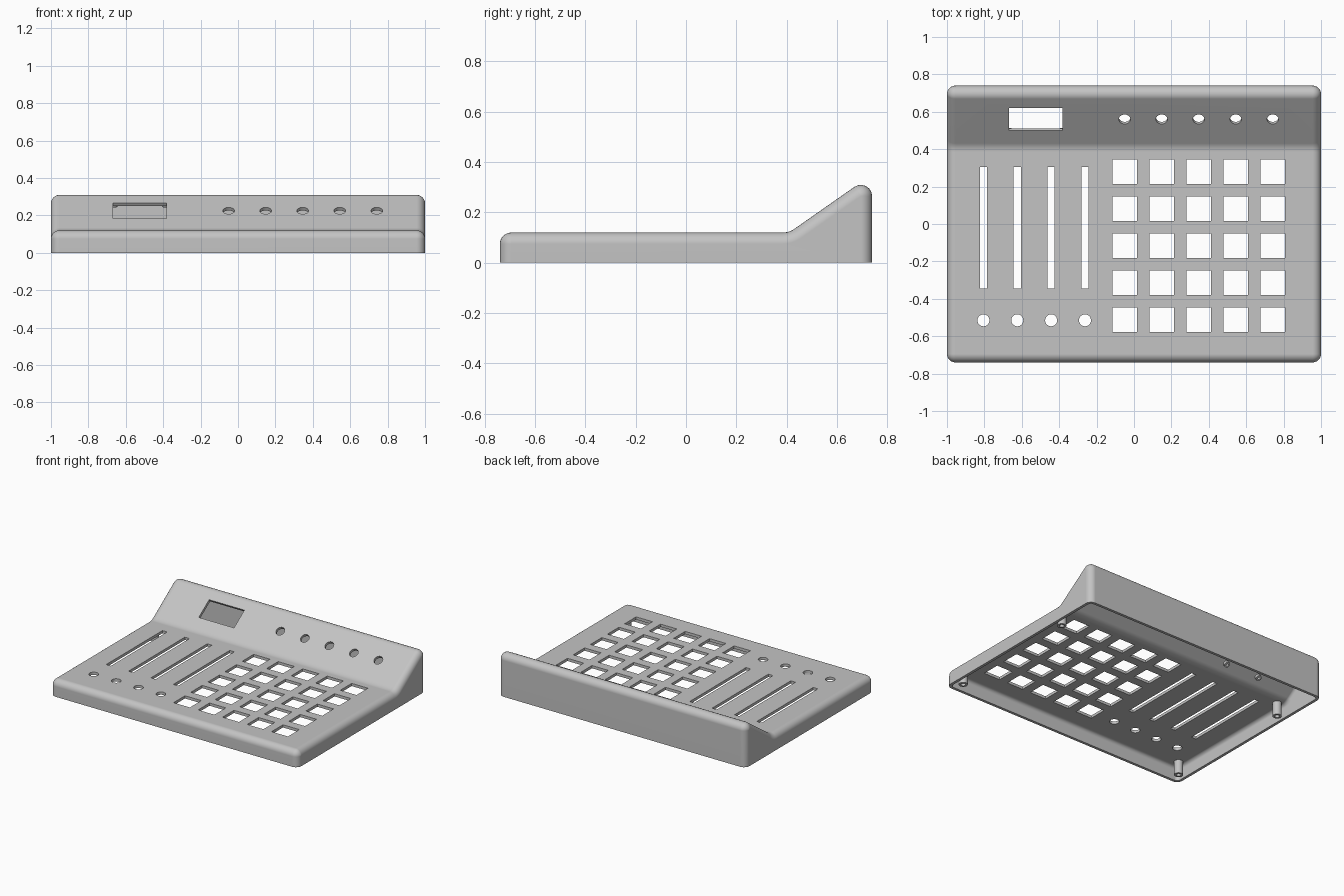
import bpy, bmesh, math
from mathutils import Matrix, Vector

cube = bpy.data.objects.get("Cube")
if cube:
    bpy.data.objects.remove(cube, do_unlink=True)

WALL, ROUND, TILT = 0.02, 0.045, math.radians(35)
FRONT, BACK, DECK, FOLD = -0.74, 0.74, 0.12, 0.41

grey = bpy.data.materials.new("plain grey")
grey.use_nodes = True
colour = (0.55, 0.55, 0.55, 1)
grey.diffuse_color = colour
grey.node_tree.nodes["Principled BSDF"].inputs["Base Color"].default_value = colour


def make_object(name, bm):
    bmesh.ops.recalc_face_normals(bm, faces=bm.faces)
    mesh = bpy.data.meshes.new(name)
    bm.to_mesh(mesh)
    bm.free()
    mesh.materials.append(grey)
    obj = bpy.data.objects.new(name, mesh)
    bpy.context.collection.objects.link(obj)
    return obj


def activate(obj):
    bpy.ops.object.select_all(action='DESELECT')
    obj.select_set(True)
    bpy.context.view_layer.objects.active = obj


def fillet(before, corner, after, radius, steps=6):
    """Points of an arc that rounds one corner of a profile."""
    a, b = (before - corner).normalized(), (after - corner).normalized()
    half = a.angle(b) / 2
    centre = corner + (a + b).normalized() * radius / math.sin(half)
    start = corner + a * radius / math.tan(half) - centre
    end = corner + b * radius / math.tan(half) - centre
    sweep = start.angle_signed(end) if radius > 1e-6 else 0
    points = []
    for i in range(steps + 1):
        t = -sweep * i / steps
        c, s = math.cos(t), math.sin(t)
        points.append(centre + Vector((start.x * c - start.y * s, start.x * s + start.y * c)))
    return points


def side_profile(inset, bottom):
    """Side outline (y, z), moved inward by inset, with rounded corners."""
    fold = Vector((FOLD + inset * math.tan(TILT / 2), DECK - inset))
    y0, y1 = FRONT + inset, BACK - inset
    foot, heel = Vector((y0, bottom)), Vector((y1, bottom))
    lip = Vector((y0, DECK - inset))
    peak = Vector((y1, fold.y + (y1 - fold.x) * math.tan(TILT)))
    r = max(ROUND - inset, 0)
    return ([foot] + fillet(foot, lip, fold, r) + fillet(lip, fold, peak, 0.08 + inset)
            + fillet(fold, peak, heel, r) + [heel])


def rounded_solid(name, inset, bottom, steps=6):
    """Loft the side outline across x, rounding both ends."""
    bm = bmesh.new()
    r = ROUND - inset
    half = []
    for i in range(steps + 1):
        a = math.pi / 2 * i / steps
        half.append((1 - ROUND + r * math.cos(a), inset + r * (1 - math.sin(a))))
    stations = half + [(-x, d) for x, d in reversed(half)]
    rings = [[bm.verts.new((x, p.x, p.y)) for p in side_profile(d, bottom)]
             for x, d in stations]
    n = len(rings[0])
    for r0, r1 in zip(rings, rings[1:]):
        for k in range(n):
            bm.faces.new((r0[k], r0[(k + 1) % n], r1[(k + 1) % n], r1[k]))
    bm.faces.new(rings[0])
    bm.faces.new(rings[-1])
    bmesh.ops.remove_doubles(bm, verts=bm.verts, dist=1e-5)
    return make_object(name, bm)


def add_box(bm, place, x, y, width, length):
    bmesh.ops.create_cube(bm, size=1, matrix=place @ Matrix.Translation((x, y, 0))
                          @ Matrix.Diagonal((width, length, 0.1, 1)))


def add_disc(bm, place, x, y, radius):
    bmesh.ops.create_cone(bm, cap_ends=True, segments=32, radius1=radius, radius2=radius,
                          depth=0.1, matrix=place @ Matrix.Translation((x, y, 0)))


def tube(name, place, outer, inner, low, high, sides=24):
    bm = bmesh.new()
    rings = []
    for i in range(sides):
        a = math.tau * i / sides
        rings.append([bm.verts.new(place @ Vector((r * math.cos(a), r * math.sin(a), z)))
                      for r, z in ((outer, low), (outer, high), (inner, high), (inner, low))])
    for i in range(sides):
        a, b = rings[i], rings[(i + 1) % sides]
        for k in range(4):
            bm.faces.new((a[k], b[k], b[(k + 1) % 4], a[(k + 1) % 4]))
    obj = make_object(name, bm)
    activate(obj)
    bpy.ops.object.shade_smooth_by_angle(angle=math.radians(35))


# Local frames of the flat deck and of the tilted panel
deck = Matrix.Translation((0, 0, DECK))
panel_y = 0.56
panel = (Matrix.Translation((0, panel_y, DECK + (panel_y - FOLD) * math.tan(TILT)))
         @ Matrix.Rotation(TILT, 4, 'X'))
columns = [-0.05 + 0.198 * i for i in range(5)]

# Openings: button grid, sliders, dials, panel knobs and display
bm = bmesh.new()
for x in columns:
    for row in range(5):
        add_box(bm, deck, x, 0.28 - 0.198 * row, 0.132, 0.132)
    add_disc(bm, panel, x, 0, 0.031)
for i in range(4):
    x = -0.805 + 0.181 * i
    add_box(bm, deck, x, -0.02, 0.038, 0.65)
    add_disc(bm, deck, x, -0.515, 0.032)
window_x, window_w, window_h = -0.525, 0.285, 0.146
add_box(bm, panel, window_x, 0, window_w, window_h)
openings = make_object("openings_cutter", bm)

# Hollow, open-bottomed casing
casing = rounded_solid("casing", 0, 0)
cavity = rounded_solid("cavity_cutter", WALL, -0.1)
activate(casing)
for cutter in (cavity, openings):
    cutter.hide_render = True
    mod = casing.modifiers.new("cut", 'BOOLEAN')
    mod.operation, mod.solver, mod.object = 'DIFFERENCE', 'EXACT', cutter
    bpy.ops.object.modifier_apply(modifier=mod.name)
    bpy.data.objects.remove(cutter, do_unlink=True)
bpy.ops.object.shade_smooth_by_angle(angle=math.radians(35))
weighted = casing.modifiers.new("even shading", 'WEIGHTED_NORMAL')
weighted.keep_sharp = True

# Screw posts under the deck and small standoffs around the display
for side, word in ((1, "left"), (-1, "right")):
    for y, end in ((-0.65, "front"), (0.365, "rear")):
        tube(f"screw_post_{end}_{word}", Matrix.Translation((side * 0.93, y, 0)),
             0.03, 0.016, 0, DECK - 0.015)
    for v, end in ((-0.105, "lower"), (0.105, "upper")):
        tube(f"display_standoff_{end}_{word}",
             panel @ Matrix.Translation((window_x + side * 0.137, v, 0)),
             0.02, 0.009, -0.04, -0.015)
